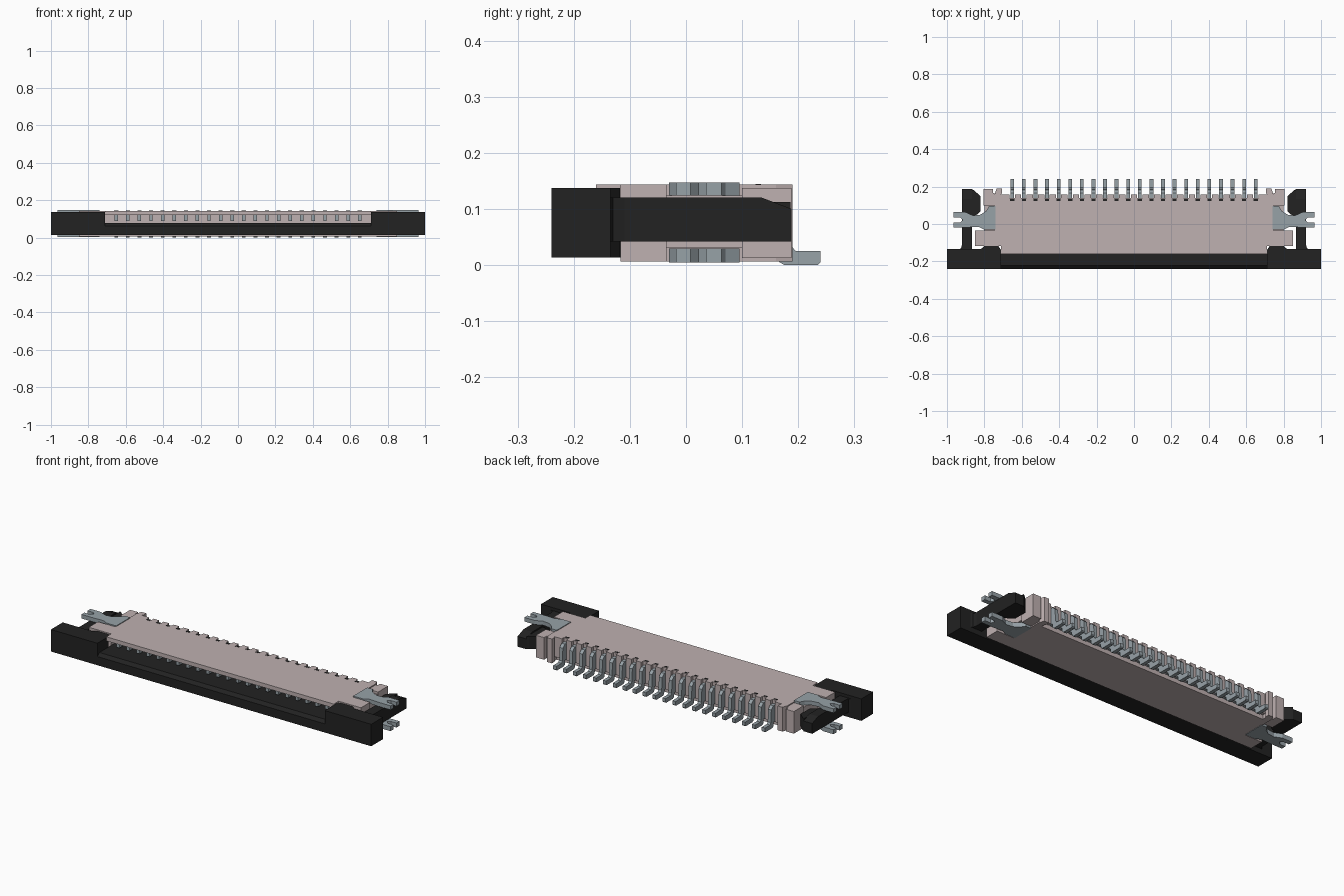
import bpy, bmesh
from mathutils import Vector


def material(name, rgb):
    m = bpy.data.materials.new(name)
    m.diffuse_color = (*rgb, 1)
    return m


BEIGE = material("beige plastic", (0.52, 0.44, 0.44))
BLACK = material("black plastic", (0.016, 0.016, 0.016))
METAL = material("tinned metal", (0.31, 0.36, 0.39))


def prism(bm, pts, lo, hi, axis):
    """Extrude a profile: (y, z) along x, or (x, y) along z."""
    def at(p, h):
        return Vector((h, *p)) if axis == "x" else Vector((*p, h))
    a = [bm.verts.new(at(p, lo)) for p in pts]
    b = [bm.verts.new(at(p, hi)) for p in pts]
    n = len(pts)
    faces = [bm.faces.new(a[::-1]), bm.faces.new(b)]
    for i in range(n):
        faces.append(bm.faces.new((a[i], a[(i + 1) % n], b[(i + 1) % n], b[i])))
    bmesh.ops.recalc_face_normals(bm, faces=faces)


def box(bm, x0, x1, y0, y1, z0, z1):
    prism(bm, [(x0, y0), (x1, y0), (x1, y1), (x0, y1)], z0, z1, "z")


def finish(bm, name, mat, mirror=False):
    me = bpy.data.meshes.new(name)
    bm.to_mesh(me)
    bm.free()
    me.materials.append(mat)
    ob = bpy.data.objects.new(name, me)
    bpy.context.collection.objects.link(ob)
    if mirror:
        mod = ob.modifiers.new("mirror", "MIRROR")
        mod.use_mirror_merge = False
    return ob


PINS = 22
PITCH = 1.302 / (PINS - 1)
pin_xs = [-0.651 + i * PITCH for i in range(PINS)]

# Housing with a slot open at the front
bm = bmesh.new()
prism(bm, [(-0.16, 0.143), (-0.16, 0.120), (0.0, 0.120), (0.0, 0.04),
           (-0.117, 0.04), (-0.117, 0.006), (0.14, 0.006), (0.14, 0.143)],
      -0.71, 0.71, "x")
finish(bm, "housing", BEIGE)

# Ribs between the pins at the rear
bm = bmesh.new()
edges = [-0.71] + [x + s * 0.014 for x in pin_xs for s in (-1, 1)] + [0.71]
for a, b in zip(edges[::2], edges[1::2]):
    box(bm, a, b, 0.14, 0.158, 0.03, 0.143)
finish(bm, "rear_ribs", BEIGE)

# Side walls, wings and rear posts
bm = bmesh.new()
prism(bm, [(0.71, -0.117), (0.85, -0.117), (0.85, -0.035), (0.745, -0.035),
           (0.745, 0.16), (0.735, 0.19), (0.705, 0.19), (0.705, 0.165), (0.71, 0.16)],
      0.006, 0.143, "z")
box(bm, 0.745, 0.80, -0.035, 0.10, 0.03, 0.124)
box(bm, 0.755, 0.805, 0.10, 0.188, 0.012, 0.137)
box(bm, 0.745, 0.755, 0.10, 0.165, 0.012, 0.137)
finish(bm, "housing_sides", BEIGE, True)

# Slider: front bar and tongue
bm = bmesh.new()
prism(bm, [(-0.24, 0.013), (-0.117, 0.013), (-0.117, 0.041), (-0.02, 0.041),
           (-0.04, 0.078), (-0.222, 0.078), (-0.24, 0.062)], -0.71, 0.71, "x")
finish(bm, "slider_bar", BLACK)

# Slider: end grips
bm = bmesh.new()
prism(bm, [(0.71, -0.24), (1.0, -0.24), (1.0, -0.135), (0.82, -0.135),
           (0.80, -0.118), (0.725, -0.118), (0.71, -0.14)], 0.013, 0.137, "z")
finish(bm, "slider_grip", BLACK, True)

# Slider: side arms with a fillet at the root and a sloped tip
bm = bmesh.new()
prism(bm, [(-0.136, 0.042), (0.188, 0.042), (0.188, 0.10), (0.135, 0.12),
           (-0.136, 0.12)], 0.865, 0.92, "x")
prism(bm, [(0.92, -0.136), (0.94, -0.136), (0.925, -0.13), (0.92, -0.11)],
      0.042, 0.12, "z")
finish(bm, "slider_arm", BLACK, True)

# Slider: latch hooks on the inside of the arms
bm = bmesh.new()
prism(bm, [(0.866, 0.04), (0.866, 0.186), (0.855, 0.18), (0.82, 0.148),
           (0.82, 0.068), (0.84, 0.05)], 0.042, 0.112, "z")
finish(bm, "latch_hook", BLACK, True)

# Forked metal hold-downs, upper and lower
clip = [(0.74, -0.03), (0.80, -0.03), (0.83, -0.015), (0.89, -0.018), (0.965, -0.018),
        (0.965, 0.008), (0.93, 0.008), (0.915, 0.022), (0.93, 0.036), (0.965, 0.036),
        (0.965, 0.063), (0.90, 0.063), (0.86, 0.045), (0.82, 0.05), (0.79, 0.07),
        (0.775, 0.095), (0.74, 0.095)]
for name, lo, hi in (("upper_hold_down", 0.124, 0.147), ("lower_hold_down", 0.004, 0.029)):
    bm = bmesh.new()
    prism(bm, clip, lo, hi, "z")
    finish(bm, name, METAL, True)

# Contact pins: rear blade, solder foot and front contact beam
foot = [(0.13, 0.03), (0.162, 0.03), (0.165, 0.006), (0.175, 0.0), (0.235, 0.0),
        (0.24, 0.005), (0.24, 0.025), (0.195, 0.025), (0.187, 0.035),
        (0.183, 0.105), (0.165, 0.122), (0.13, 0.122)]
bm = bmesh.new()
for x in pin_xs:
    prism(bm, foot, x - 0.01, x + 0.01, "x")
    box(bm, x - 0.009, x + 0.009, -0.14, 0.01, 0.09, 0.121)
finish(bm, "contact_pins", METAL)

# Small inspection slots along the rear of the roof
bm = bmesh.new()
for x in pin_xs:
    box(bm, x - 0.011, x + 0.011, 0.124, 0.134, 0.141, 0.144)
finish(bm, "roof_slots", BLACK)
